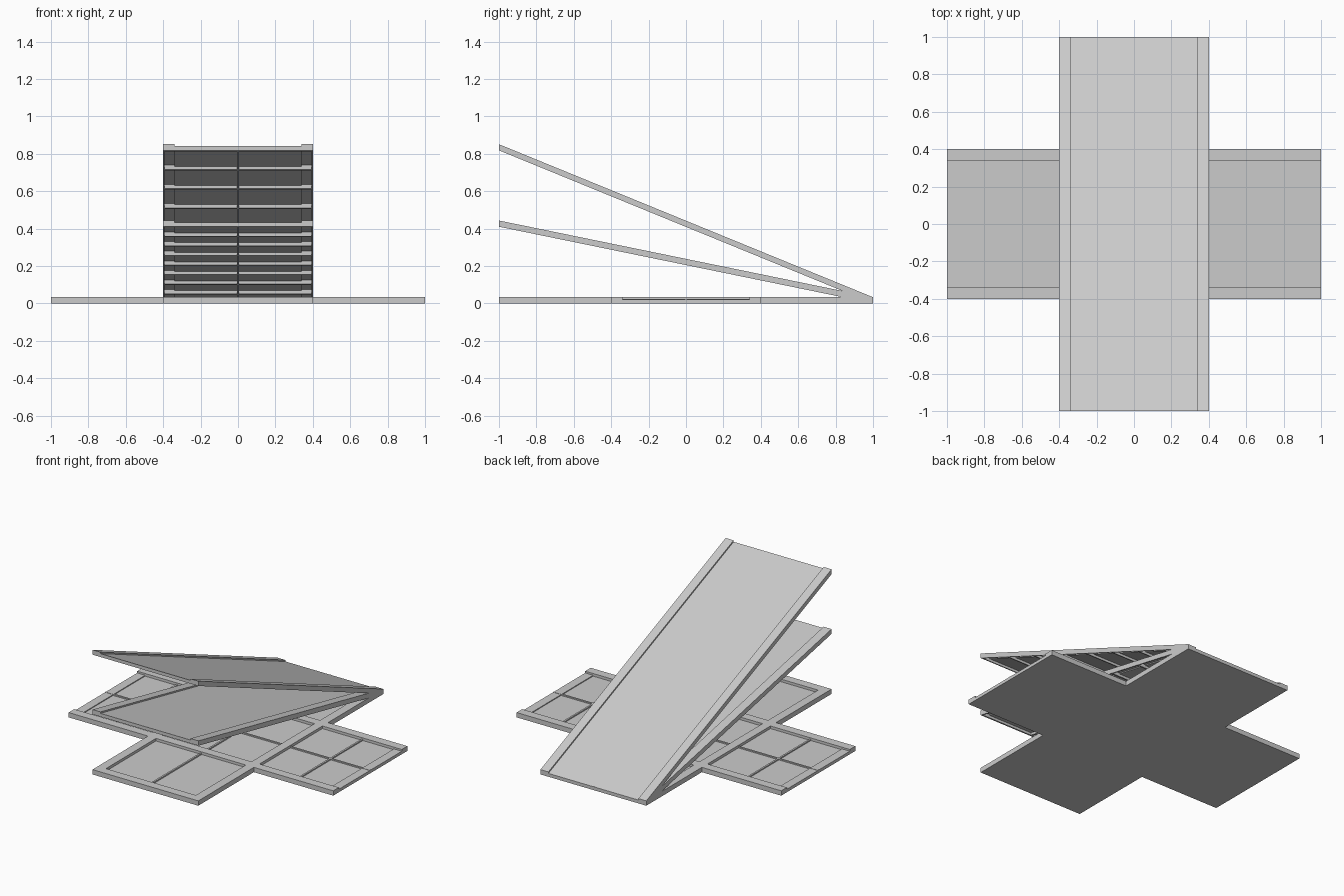
import bpy
import bmesh
from mathutils import Vector

cube = bpy.data.objects.get("Cube")
if cube:
    bpy.data.objects.remove(cube, do_unlink=True)

HALF = 0.4        # half width of every strip
RAIL = 0.06       # width of the raised edge rails
TOP = 0.033       # full thickness
INNER = HALF - RAIL

grey = bpy.data.materials.new("plain_grey")
grey.use_nodes = True
grey.diffuse_color = (0.6, 0.6, 0.6, 1)
grey.node_tree.nodes["Principled BSDF"].inputs["Base Color"].default_value = (0.6, 0.6, 0.6, 1)


def add_box(bm, x0, x1, y0, y1, z0, z1):
    size = Vector((x1 - x0, y1 - y0, z1 - z0))
    mid = Vector((x0 + x1, y0 + y1, z0 + z1)) / 2
    for v in bmesh.ops.create_cube(bm, size=1)["verts"]:
        v.co = v.co * size + mid


def finish(name, bm, slope=0):
    # lean the part upward from the hinge at the back
    for v in bm.verts:
        v.co.z += slope * (1 - v.co.y)
    bmesh.ops.recalc_face_normals(bm, faces=bm.faces)
    mesh = bpy.data.meshes.new(name)
    bm.to_mesh(mesh)
    bm.free()
    mesh.materials.append(grey)
    obj = bpy.data.objects.new(name, mesh)
    bpy.context.collection.objects.link(obj)
    return obj


# Cross-shaped floor of the base
bm = bmesh.new()
h = HALF
outline = [(-h, -1), (h, -1), (h, -h), (1, -h), (1, h), (h, h),
           (h, 1), (-h, 1), (-h, h), (-1, h), (-1, -h), (-h, -h)]
face = bm.faces.new([bm.verts.new((x, y, 0)) for x, y in outline])
top = bmesh.ops.extrude_face_region(bm, geom=[face])["geom"]
for v in top:
    if isinstance(v, bmesh.types.BMVert):
        v.co.z = 0.015
finish("base_floor", bm)

# Raised rails on the base, running the full length of both strips
bm = bmesh.new()
for s in (-1, 1):
    lo, hi = sorted((s * INNER, s * HALF))
    add_box(bm, lo, hi, -1, 1, 0, TOP)
    for a, b in ((-1, -HALF), (-INNER, INNER), (HALF, 1)):
        add_box(bm, a, b, lo, hi, 0, TOP)
add_box(bm, -INNER, INNER, -1, -1 + RAIL, 0, TOP)
finish("base_rails", bm)

# Thin ribs dividing the base into panels, with low end rims on the side arms
bm = bmesh.new()
rib = 0.006
add_box(bm, -rib, rib, -1 + RAIL, 1, 0, 0.024)
add_box(bm, -1, 1, -rib, rib, 0, 0.023)
for s in (-1, 1):
    add_box(bm, s * 0.7 - rib, s * 0.7 + rib, -INNER, INNER, 0, 0.023)
    lo, hi = sorted((s * (1 - RAIL), s))
    add_box(bm, lo, hi, -INNER, INNER, 0, 0.021)
finish("base_ribs", bm)


# Leaning flaps: sunken panel, hollow rails, thin skirts and ribs underneath
def make_flap(name, slope):
    bm = bmesh.new()
    add_box(bm, -INNER, INNER, -1, 1, 0.017, 0.023)
    for s in (-1, 1):
        lo, hi = sorted((s * INNER, s * HALF))
        add_box(bm, lo, hi, -1, 1, 0.023, TOP)
        lo, hi = sorted((s * (HALF - 0.008), s * HALF))
        add_box(bm, lo, hi, -1, 1, 0, 0.023)
    edge = HALF - 0.008
    for i in range(9):
        y = -1 + 0.25 * i
        y0, y1 = max(y, -1), min(y + 0.014, 1)
        if i == 8:
            y0 = 1 - 0.014
        add_box(bm, -edge, edge, y0, y1, 0, 0.017)
        for s in (-1, 1):
            lo, hi = sorted((s * INNER, s * edge))
            add_box(bm, lo, hi, y0, y1, 0.017, 0.023)
    add_box(bm, -0.006, 0.006, -1, 1, 0, 0.017)
    finish(name, bm, slope)


make_flap("lower_flap", 0.205)
make_flap("upper_flap", 0.409)
